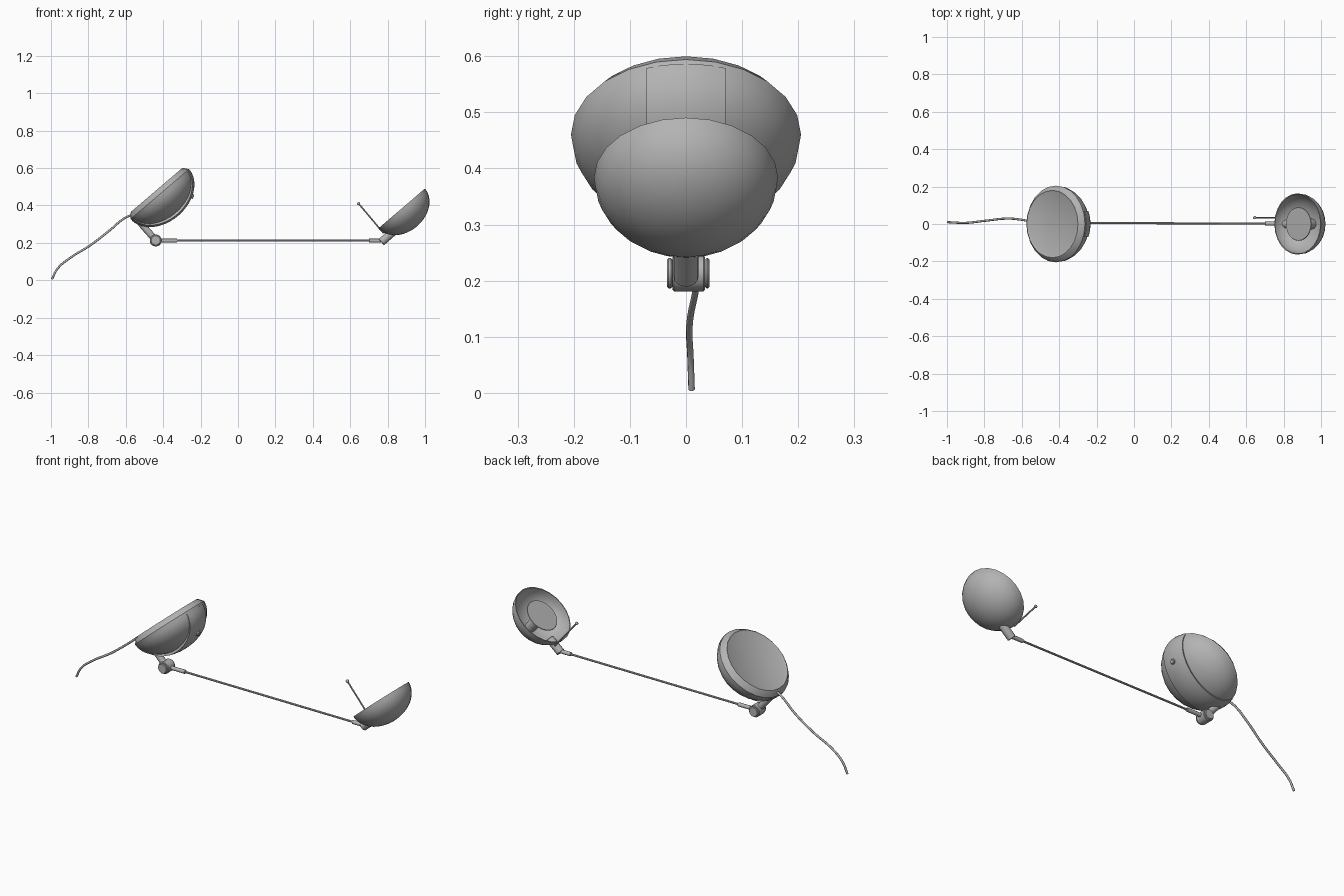
import bpy, bmesh
from math import radians, sin, cos, sqrt, pi
from mathutils import Matrix, Vector

if "Cube" in bpy.data.objects:
    bpy.data.objects.remove(bpy.data.objects["Cube"])

GREY = (0.45, 0.45, 0.45, 1)
grey = bpy.data.materials.new("plain_grey")
grey.use_nodes = True
grey.diffuse_color = GREY
grey.node_tree.nodes["Principled BSDF"].inputs["Base Color"].default_value = GREY


def finish(obj, angle=35):
    obj.data.materials.clear()
    obj.data.materials.append(grey)
    bpy.ops.object.select_all(action='DESELECT')
    obj.select_set(True)
    bpy.context.view_layer.objects.active = obj
    bpy.ops.object.shade_smooth_by_angle(angle=radians(angle))
    return obj


def from_bmesh(name, bm, matrix=Matrix()):
    bmesh.ops.recalc_face_normals(bm, faces=bm.faces)
    mesh = bpy.data.meshes.new(name)
    bm.to_mesh(mesh)
    bm.free()
    obj = bpy.data.objects.new(name, mesh)
    bpy.context.collection.objects.link(obj)
    obj.matrix_world = matrix
    return finish(obj)


def lathe(name, profile, matrix, steps=24):
    """Revolve (radius, height) points around the local z axis."""
    bm = bmesh.new()
    verts = [bm.verts.new((r, 0, h)) for r, h in profile]
    edges = [bm.edges.new(pair) for pair in zip(verts, verts[1:])]
    bmesh.ops.spin(bm, geom=verts + edges, cent=(0, 0, 0), axis=(0, 0, 1),
                   angle=2 * pi, steps=steps)
    bmesh.ops.remove_doubles(bm, verts=bm.verts, dist=0.0002)
    return from_bmesh(name, bm, matrix)


def rod(name, start, end, radius, sides=16, bevel=0):
    """Cylinder between two points, optionally with rounded end edges."""
    a, b = Vector(start), Vector(end)
    turn = (b - a).to_track_quat('Z', 'Y').to_matrix().to_4x4()
    half = (b - a).length / 2
    profile = [(0, -half), (radius - bevel, -half), (radius, bevel - half),
               (radius, half - bevel), (radius - bevel, half), (0, half)]
    return lathe(name, profile, Matrix.Translation((a + b) / 2) @ turn, sides)


def bowl(radius, depth, count=9):
    """Half ellipse from the rim down to the apex."""
    return [(radius * cos(pi / 2 * i / count), -depth * sin(pi / 2 * i / count))
            for i in range(count + 1)]


TILT = Matrix.Rotation(radians(-40.5), 4, 'Y')
base = Matrix.Translation((-0.418, 0, 0.461)) @ TILT
shade = Matrix.Translation((0.875, 0, 0.384)) @ TILT

# Heavy domed base with a raised flat plate on its open side
lathe("base_dome", [(0, 0.024), (0.172, 0.024), (0.18, 0.028), (0.188, 0.022)]
      + bowl(0.205, 0.138), base)

# Raised strap wrapping across the dome
R, D, W = 0.206, 0.152, 0.07
bm = bmesh.new()
rows = []
for i in range(25):
    t = radians(-86 + 172 * i / 24)
    row = []
    for j in range(7):
        y = W * (j / 3 - 1)
        k = sqrt(1 - (y / R) ** 2)
        row.append(bm.verts.new((R * k * sin(t), y, -D * k * cos(t))))
    rows.append(row)
for lower, upper in zip(rows, rows[1:]):
    for j in range(6):
        bm.faces.new((lower[j], lower[j + 1], upper[j + 1], upper[j]))
rim = [e for e in bm.edges if e.is_boundary]
skirt = bmesh.ops.extrude_edge_only(bm, edges=rim)["geom"]
for v in skirt:
    if isinstance(v, bmesh.types.BMVert):
        v.co *= 0.88
from_bmesh("base_strap", bm, base)

# Round button on the strap
t = radians(37)
spot = Vector((R * sin(t), 0, -D * cos(t)))
out = Vector((sin(t) / R, 0, -cos(t) / D)).normalized()
rod("base_button", base @ (spot - out * 0.01), base @ (spot + out * 0.008), 0.013, 16, 0.003)

# Neck and pivot joining the base to the arm
rod("base_neck", (-0.52, 0, 0.305), (-0.445, 0, 0.22), 0.018, 16)
rod("base_pivot", (-0.44, -0.024, 0.213), (-0.44, 0.034, 0.213), 0.032, 20, 0.003)
for name, y0, y1 in (("front", -0.034, -0.024), ("back", 0.034, 0.042)):
    rod("pivot_cap_" + name, (-0.44, y0, 0.213), (-0.44, y1, 0.213), 0.027, 20, 0.003)

# Long thin arm with a thicker sleeve at each end
rod("arm", (-0.43, 0.006, 0.212), (0.77, 0.002, 0.212), 0.0055, 10)
rod("arm_sleeve_base", (-0.43, 0.006, 0.212), (-0.325, 0.006, 0.212), 0.0105, 12, 0.002)
rod("arm_sleeve_shade", (0.70, 0.002, 0.212), (0.775, 0.002, 0.212), 0.0105, 12, 0.002)

# Shade socket, shade shell and lamp disc inside
rod("shade_socket", (0.766, 0, 0.204), (0.835, 0, 0.264), 0.022, 16, 0.003)
lathe("shade_shell", bowl(0.164, 0.126) + bowl(0.159, 0.121)[::-1] + [(0.164, 0)], shade)
lathe("lamp_disc", [(0, -0.006), (0.088, -0.006), (0.09, -0.009), (0.03, -0.055),
                    (0.028, -0.119), (0, -0.119)], shade)

# Slim handle with a ball tip beside the shade
rod("handle", (0.645, 0.034, 0.41), (0.778, 0.034, 0.252), 0.0042, 10)
bpy.ops.mesh.primitive_uv_sphere_add(segments=12, ring_count=8, radius=0.0085,
                                     location=(0.645, 0.034, 0.41))
ball = bpy.context.object
ball.name = "handle_tip"
finish(ball, 60)

# Power cable drooping from the base to the floor
path = [(-0.555, 0.014, 0.355), (-0.61, 0.024, 0.33), (-0.68, 0.029, 0.272),
        (-0.79, 0.018, 0.187), (-0.9, 0.006, 0.118), (-0.965, 0.008, 0.062), (-0.995, 0.01, 0.006)]
curve = bpy.data.curves.new("power_cable", 'CURVE')
curve.dimensions = '3D'
curve.bevel_depth = 0.0058
curve.bevel_resolution = 2
curve.resolution_u = 5
curve.use_fill_caps = True
spline = curve.splines.new('BEZIER')
spline.bezier_points.add(len(path) - 1)
for point, co in zip(spline.bezier_points, path):
    point.co = co
    point.handle_left_type = point.handle_right_type = 'AUTO'
curve.materials.append(grey)
cable = bpy.data.objects.new("power_cable", curve)
bpy.context.collection.objects.link(cable)
